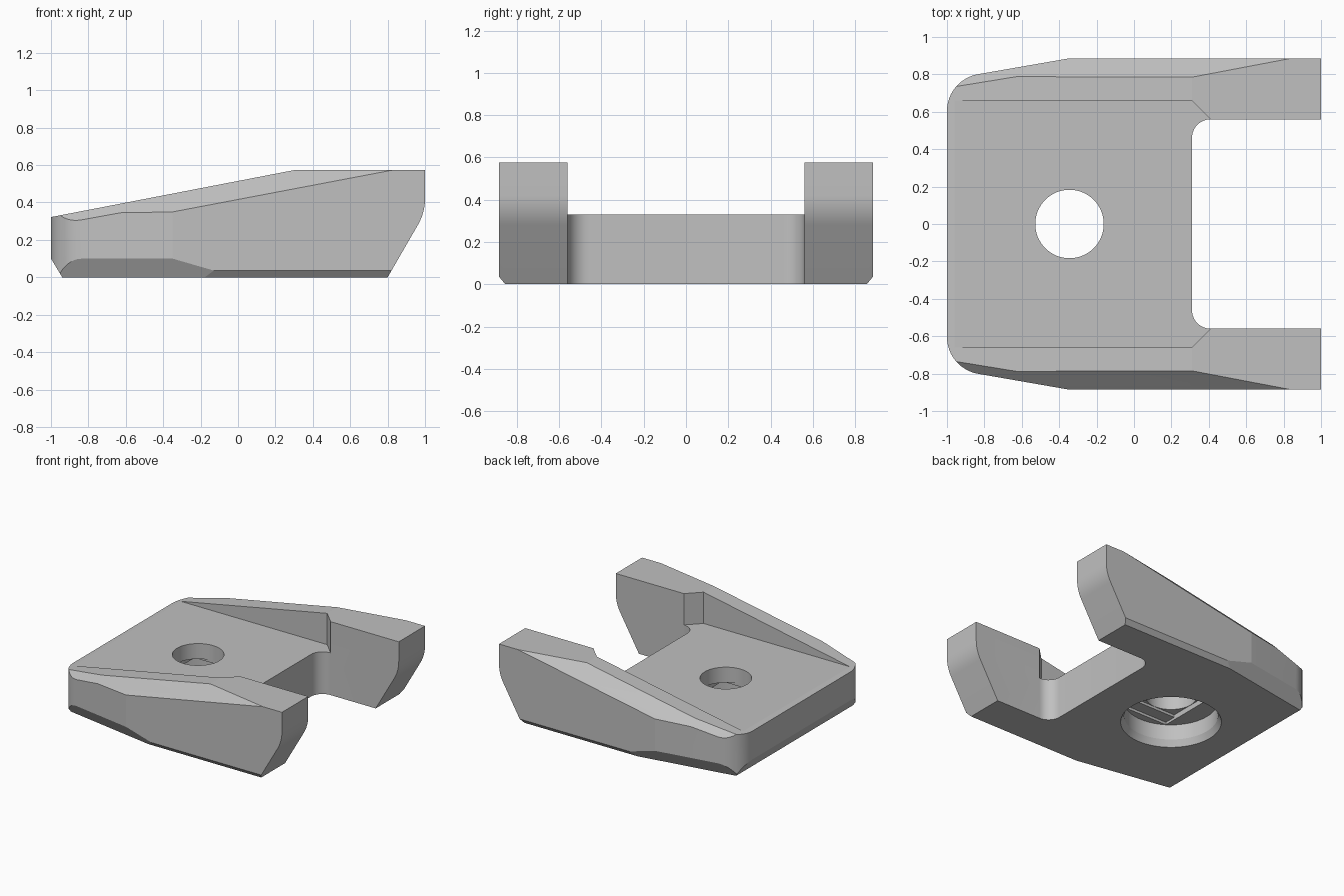
import bpy, bmesh, math
from mathutils import Vector

if "Cube" in bpy.data.objects:
    bpy.data.objects.remove(bpy.data.objects["Cube"], do_unlink=True)

HOLE = Vector((-0.345, 0, 0))
HOLE_R = 0.183
TOP = 0.575
PLATE = 0.33


def fillet(a, c, b, r, n):
    """Points of an arc of radius r rounding corner c between a and b."""
    a, c, b = Vector(a), Vector(c), Vector(b)
    u, v = (a - c).normalized(), (b - c).normalized()
    half = u.angle(v) / 2
    centre = c + (u + v).normalized() * r / math.sin(half)
    start = c + u * r / math.tan(half) - centre
    end = c + v * r / math.tan(half) - centre
    turn = math.pi - 2 * half
    return [centre + (start * math.sin(turn * (1 - i / n)) + end * math.sin(turn * i / n))
            / math.sin(turn) for i in range(n + 1)]


def prism(points, low, high, place):
    """Extrude a 2D outline between two levels."""
    bm = bmesh.new()
    face = bm.faces.new([bm.verts.new(place(p[0], p[1], low)) for p in points])
    moved = bmesh.ops.extrude_face_region(bm, geom=[face])["geom"]
    shift = Vector(place(0, 0, high)) - Vector(place(0, 0, low))
    bmesh.ops.translate(bm, vec=shift, verts=[g for g in moved if isinstance(g, bmesh.types.BMVert)])
    bmesh.ops.recalc_face_normals(bm, faces=bm.faces)
    return bm


def cone(r1, r2, low, high):
    bm = bmesh.new()
    bmesh.ops.create_cone(bm, cap_ends=True, segments=64, radius1=r1, radius2=r2, depth=high - low)
    bmesh.ops.translate(bm, vec=HOLE + Vector((0, 0, (low + high) / 2)), verts=bm.verts)
    return bm


def box(sx, sy, low, high):
    bm = bmesh.new()
    bmesh.ops.create_cube(bm, size=1)
    bmesh.ops.scale(bm, vec=(sx, sy, high - low), verts=bm.verts)
    bmesh.ops.translate(bm, vec=HOLE + Vector((0, 0, (low + high) / 2)), verts=bm.verts)
    return bm


def make_object(name, bm):
    mesh = bpy.data.meshes.new(name)
    bm.to_mesh(mesh)
    bm.free()
    obj = bpy.data.objects.new(name, mesh)
    bpy.context.collection.objects.link(obj)
    return obj


def flat(x, y, z):
    return (x, y, z)


def upright(x, z, y):
    return (x, y, z)


# Side profile with a rounded, undercut arm end
side = [(-0.94, 0), (-1, 0.1), (-1, 0.322), (0.31, TOP), (1, TOP)]
side += fillet((1, TOP), (1, 0.346), (0.8, 0), 0.28, 6) + [(0.8, 0)]
solid = prism(side, -1, 1, upright)

# Chamfers along the outer top and bottom edges, same on both sides
chamfers = [
    ((0.31, 0.785, TOP), (-0.19, 1, 1)),
    ((-0.63, 0.785, 0.396), (-0.356, 1, 1)),
    ((0, 0.855, 0), (0, 1.2, -1)),
    ((-0.35, 0.885, 0.1), (-0.29, 1.67, -1)),
]
for s in (1, -1):
    for p, n in chamfers:
        cut = bmesh.ops.bisect_plane(
            solid, geom=solid.verts[:] + solid.edges[:] + solid.faces[:],
            plane_co=(p[0], s * p[1], p[2]), plane_no=(n[0], s * n[1], n[2]), clear_outer=True)
        rim = [g for g in cut["geom_cut"] if isinstance(g, bmesh.types.BMEdge)]
        bmesh.ops.edgeloop_fill(solid, edges=rim)
bmesh.ops.recalc_face_normals(solid, faces=solid.faces)
body = make_object("clamp_plate", solid)

# U-shaped plan outline with rounded corners
half = fillet((-1, 0), (-1, 0.772), (-0.35, 0.885), 0.2, 12)
half += [Vector(p) for p in ((-0.35, 0.885), (1.1, 0.885), (1.1, 0.56))]
half += fillet((1, 0.56), (0.31, 0.56), (0.31, 0), 0.1, 12)
plan = half + [Vector((p.x, -p.y)) for p in reversed(half)]

# Recess between the raised arms
pocket = [(-1.2, 0.66), (0.31, 0.66), (0.47, 0.5), (0.47, -0.5), (0.31, -0.66), (-1.2, -0.66)]

cutters = [
    ("INTERSECT", prism(plan, -0.2, 1, flat)),
    ("DIFFERENCE", prism(pocket, PLATE, 1, flat)),
    # Bolt hole, counterbore with flared rim, and stepped seat
    ("DIFFERENCE", cone(HOLE_R, HOLE_R, -0.1, 0.6)),
    ("DIFFERENCE", cone(0.335, 0.335, -0.1, 0.17)),
    ("DIFFERENCE", cone(0.385, 0.335, -0.05, 0.05)),
    ("DIFFERENCE", box(2 * HOLE_R + 0.004, 0.555, 0.1, 0.19)),
    ("DIFFERENCE", box(2 * HOLE_R + 0.004, 2 * HOLE_R + 0.004, 0.1, 0.21)),
]
for operation, bm in cutters:
    cutter = make_object("cutter", bm)
    cutter.hide_render = True
    mod = body.modifiers.new("cut", "BOOLEAN")
    mod.operation, mod.solver, mod.object = operation, "EXACT", cutter
    bpy.context.view_layer.update()
    baked = bpy.data.meshes.new_from_object(body.evaluated_get(bpy.context.evaluated_depsgraph_get()))
    body.modifiers.clear()
    body.data = baked
    bpy.data.objects.remove(cutter, do_unlink=True)

# Grey material
grey = bpy.data.materials.new("plain_grey")
grey.use_nodes = True
colour = (0.53, 0.53, 0.53, 1)
grey.diffuse_color = colour
grey.node_tree.nodes["Principled BSDF"].inputs["Base Color"].default_value = colour
body.data.materials.clear()
body.data.materials.append(grey)

bpy.ops.object.select_all(action="DESELECT")
body.select_set(True)
bpy.context.view_layer.objects.active = body
bpy.ops.object.shade_smooth_by_angle(angle=math.radians(9))
